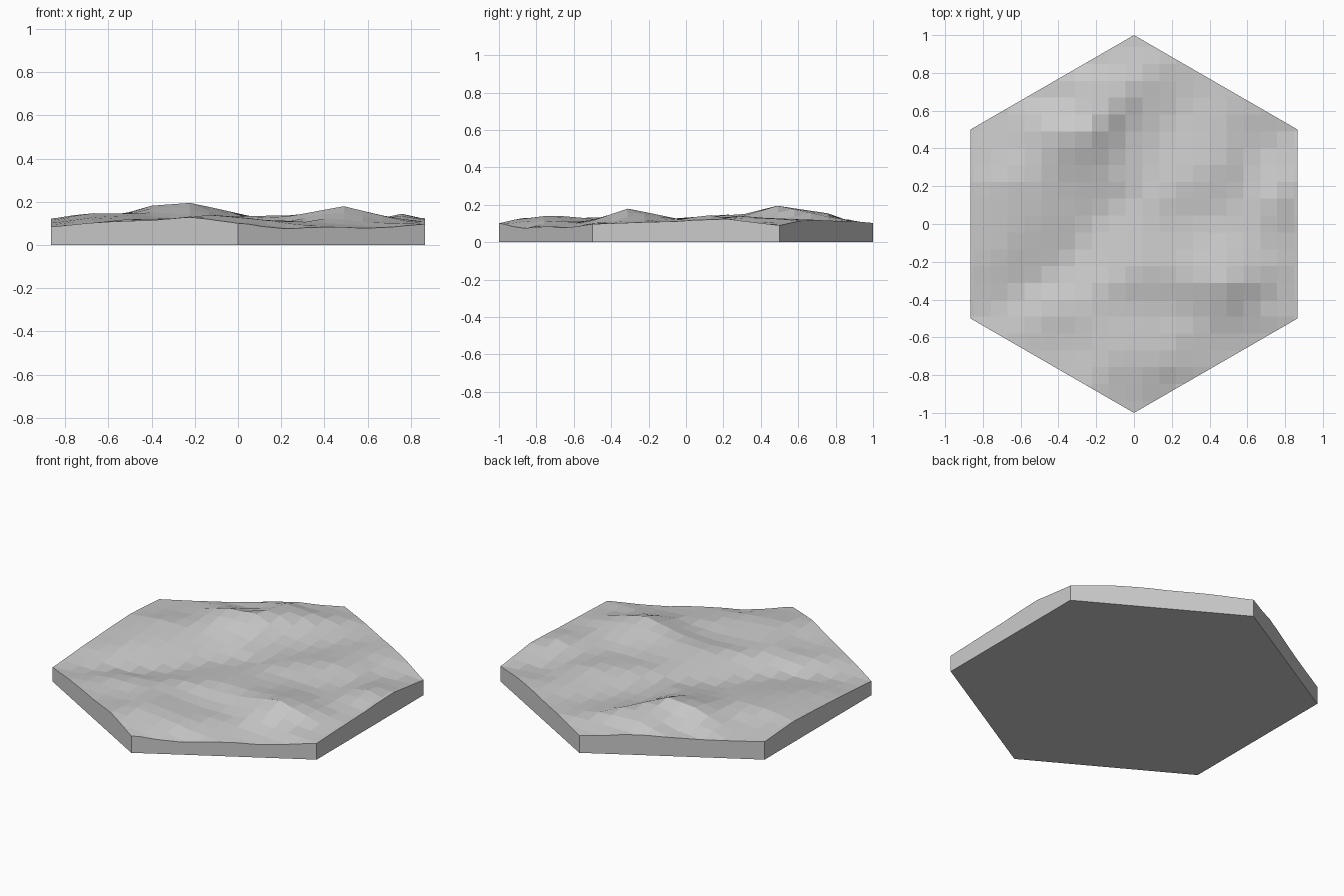
import bpy, bmesh, math
from mathutils import Vector
from mathutils.bvhtree import BVHTree
from mathutils.geometry import delaunay_2d_cdt

if "Cube" in bpy.data.objects:
    bpy.data.objects.remove(bpy.data.objects["Cube"])

CELL = 0.0892
HALF = 13

# rim heights, four per side, counter-clockwise from the back corner
rim = [.098, .114, .108, .102, .105, .122, .112, .100,
       .084, .106, .112, .130, .098, .070, .082, .075,
       .096, .105, .112, .120, .090, .118, .115, .115]

# main hills and hollows (x, y, height)
hills = [
    # back left hill and its long ridge
    (-.22, .49, .195), (-.40, .49, .182), (-.22, .76, .155), (-.38, .66, .118),
    (-.70, .22, .147), (-.47, .30, .150), (-.52, .05, .132), (-.68, -.12, .123),
    (-.15, .26, .122), (-.06, .42, .112), (-.62, .42, .122),
    # valley in front of it
    (-.20, .03, .082), (-.40, -.25, .078), (-.67, -.40, .082), (.03, .20, .100),
    # middle ridge
    (-.50, -.46, .122), (-.28, -.43, .130), (0, -.25, .135), (.22, -.27, .140),
    (.20, .18, .135), (.45, .34, .140), (.05, 0, .118), (-.18, -.18, .105),
    # front hollow and low front ridge
    (.10, -.45, .098), (.28, -.45, .106), (-.33, -.62, .106), (-.10, -.71, .143),
    (.15, -.72, .118), (.20, -.58, .113),
    # right hill and ridge
    (.49, -.31, .180), (.60, -.47, .108), (.40, -.58, .102), (.66, -.10, .122),
    (.76, .12, .147), (.58, .19, .105), (.42, .03, .115),
    # back right ridge and hollow
    (.06, .78, .134), (.20, .55, .098), (.45, .61, .128), (.66, .39, .092),
]

# coarse terrain surface
corners = [Vector((math.cos(a), math.sin(a))) for a in
           (math.radians(90 + 60 * k) for k in range(6))]
pts = [Vector(p) for p in hills]
for i, h in enumerate(rim):
    side, t = i // 4, (i % 4) / 4
    p = corners[side].lerp(corners[(side + 1) % 6], t)
    for s in (1, 1.8):
        pts.append(Vector((p.x * s, p.y * s, h)))
out = delaunay_2d_cdt([p.xy for p in pts], [], [], 0, 1e-5)
coarse = [Vector((v.x, v.y, pts[o[0]].z)) for v, o in zip(out[0], out[3])]
tree = BVHTree.FromPolygons(coarse, [list(f) for f in out[2]])


def height(x, y):
    hit = tree.ray_cast(Vector((x, y, 1)), Vector((0, 0, -1)))[0]
    return hit.z if hit else 0.1


# square faceted terrain grid
bm = bmesh.new()
n = 2 * HALF
axis = [(i - HALF + 0.5) * CELL for i in range(n)]
grid = [[bm.verts.new((x, y, height(x, y))) for x in axis] for y in axis]
for j in range(n - 1):
    for i in range(n - 1):
        bm.faces.new((grid[j][i], grid[j][i + 1], grid[j + 1][i + 1], grid[j + 1][i]))

# trim to a hexagon
for k in range(6):
    a = math.radians(60 * k)
    d = Vector((math.cos(a), math.sin(a), 0))
    bmesh.ops.bisect_plane(bm, geom=bm.verts[:] + bm.edges[:] + bm.faces[:], dist=1e-6,
                           plane_co=d * math.sqrt(3) / 2, plane_no=d, clear_outer=True)

# side walls and base
border = [e for e in bm.edges if e.is_boundary]
ext = bmesh.ops.extrude_edge_only(bm, edges=border)["geom"]
for v in ext:
    if isinstance(v, bmesh.types.BMVert):
        v.co.z = 0
bottom = [e for e in ext if isinstance(e, bmesh.types.BMEdge) and e.is_boundary]
bmesh.ops.contextual_create(bm, geom=bottom)
bmesh.ops.recalc_face_normals(bm, faces=bm.faces[:])

mesh = bpy.data.meshes.new("terrain_tile")
bm.to_mesh(mesh)
bm.free()
bpy.context.collection.objects.link(bpy.data.objects.new("terrain_tile", mesh))
